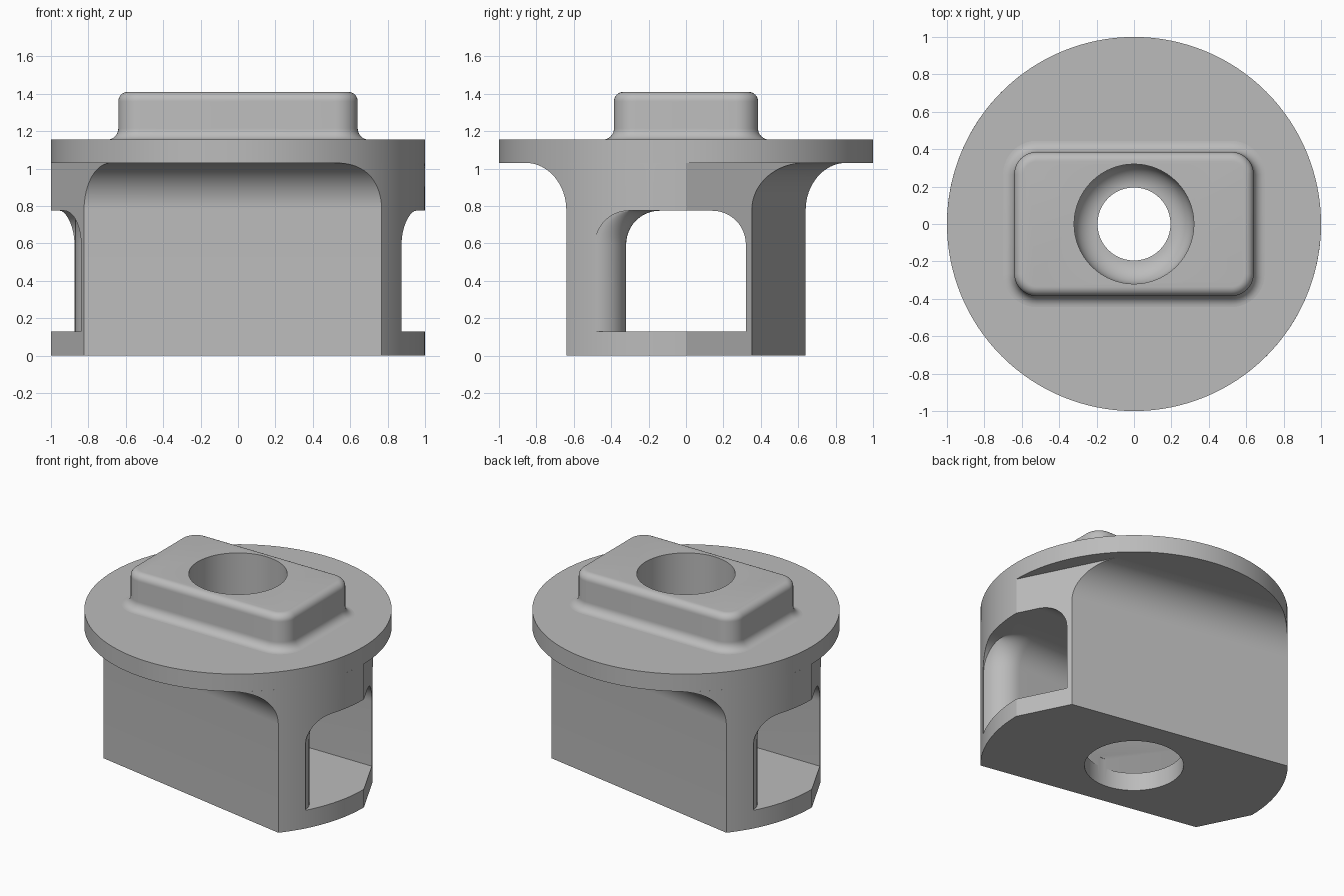
import bpy, bmesh, math
from math import sin, cos, pi

cube = bpy.data.objects.get("Cube")
if cube:
    bpy.data.objects.remove(cube, do_unlink=True)

grey = bpy.data.materials.new("plain_grey")
grey.use_nodes = True
grey.diffuse_color = (0.5, 0.5, 0.5, 1)
grey.node_tree.nodes["Principled BSDF"].inputs["Base Color"].default_value = (0.5, 0.5, 0.5, 1)


def steps(n, top=pi / 2):
    return [top * k / n for k in range(n + 1)]


def loft(name, rings):
    """Closed solid through stacked (outline, height) rings."""
    bm = bmesh.new()
    loops = [[bm.verts.new((x, y, z)) for x, y in outline] for outline, z in rings]
    for low, high in zip(loops, loops[1:]):
        for k in range(len(low)):
            j = (k + 1) % len(low)
            bm.faces.new((low[k], low[j], high[j], high[k]))
    bm.faces.new(loops[0][::-1])
    bm.faces.new(loops[-1])
    bmesh.ops.recalc_face_normals(bm, faces=bm.faces)
    mesh = bpy.data.meshes.new(name)
    bm.to_mesh(mesh)
    bm.free()
    mesh.materials.append(grey)
    ob = bpy.data.objects.new(name, mesh)
    bpy.context.collection.objects.link(ob)
    return ob


def twin(half):
    """Complete an outline with its half-turn copy."""
    return half + [(-x, -y) for x, y in half]


def circle(r, n=128):
    return [(r * cos(2 * pi * k / n), r * sin(2 * pi * k / n)) for k in range(n)]


def cut(ob, *cutters):
    bpy.context.view_layer.objects.active = ob
    for c in cutters:
        mod = ob.modifiers.new("cut", "BOOLEAN")
        mod.operation = "DIFFERENCE"
        mod.solver = "EXACT"
        mod.object = c
        bpy.ops.object.modifier_apply(modifier=mod.name)


# Body: two slanted flats, two side flats and two arcs; flats flare into the flange
FLAT = math.atan2(-0.984, -0.178)
DIST = 0.493


def body_outline(d):
    start = FLAT + math.acos(DIST + d)
    arc = [(cos(start * (1 - k / 32)), sin(start * (1 - k / 32))) for k in range(33)]
    t = d / 0.315
    return twin(arc + [(0.823 - 0.177 * t, 0.352 + 0.352 * t)])


FLARE = 0.25
body = loft("body", [(body_outline(0), 0)] + [
    (body_outline(FLARE * (1 - cos(t))), 0.78 + FLARE * sin(t)) for t in steps(16)])

# Flange
flange = loft("flange", [(circle(1), 1.03), (circle(1), 1.155)])


# Boss with rounded corners, a rounded top edge and a filleted foot
def boss_outline(d):
    r = 0.12 + d
    pts = []
    for q, (sx, sy) in enumerate([(1, 1), (-1, 1), (-1, -1), (1, -1)]):
        for t in steps(10):
            a = t + q * pi / 2
            pts.append((sx * 0.52 + r * cos(a), sy * 0.265 + r * sin(a)))
    return pts


boss = loft("boss",
            [(boss_outline(0.06 * (1 - sin(t))), 1.155 + 0.06 * (1 - cos(t))) for t in steps(8)] +
            [(boss_outline(-0.05 * (1 - cos(t))), 1.36 + 0.05 * sin(t)) for t in steps(8)])


# Cross tunnel: straight walls, a rounded lip at each mouth and an arched roof
def tunnel_outline(i):
    lip = [(0.705 + 0.165 * cos(t), -0.485 + i + 0.165 * sin(t)) for t in steps(12)]
    return twin([(1.3, -0.485 + i)] + lip + [(-1.3, -0.32 + i)])


ARCH = 0.18
tunnel = loft("tunnel_cutter", [(tunnel_outline(0), 0.13)] + [
    (tunnel_outline(ARCH * (1 - cos(t))), 0.595 + ARCH * sin(t)) for t in steps(14)])

# Upper bore with a rounded floor, and the bottom hole
bore = loft("bore_cutter", [(circle(0.195, 96), 0.7)] + [
    (circle(0.195 + 0.125 * sin(t), 96), 0.9 + 0.125 * (1 - cos(t))) for t in steps(12)
] + [(circle(0.32, 96), 1.6)])
bottom_hole = loft("bottom_hole_cutter", [(circle(0.322, 96), -0.1), (circle(0.322, 96), 0.2)])

cut(body, tunnel, bore, bottom_hole)
cut(flange, bore)
cut(boss, bore)
for c in (tunnel, bore, bottom_hole):
    bpy.data.objects.remove(c, do_unlink=True)

# Smooth shading with crisp edges
bpy.ops.object.select_all(action="DESELECT")
for ob in (body, flange, boss):
    ob.select_set(True)
bpy.context.view_layer.objects.active = body
bpy.ops.object.shade_smooth_by_angle(angle=math.radians(18))
